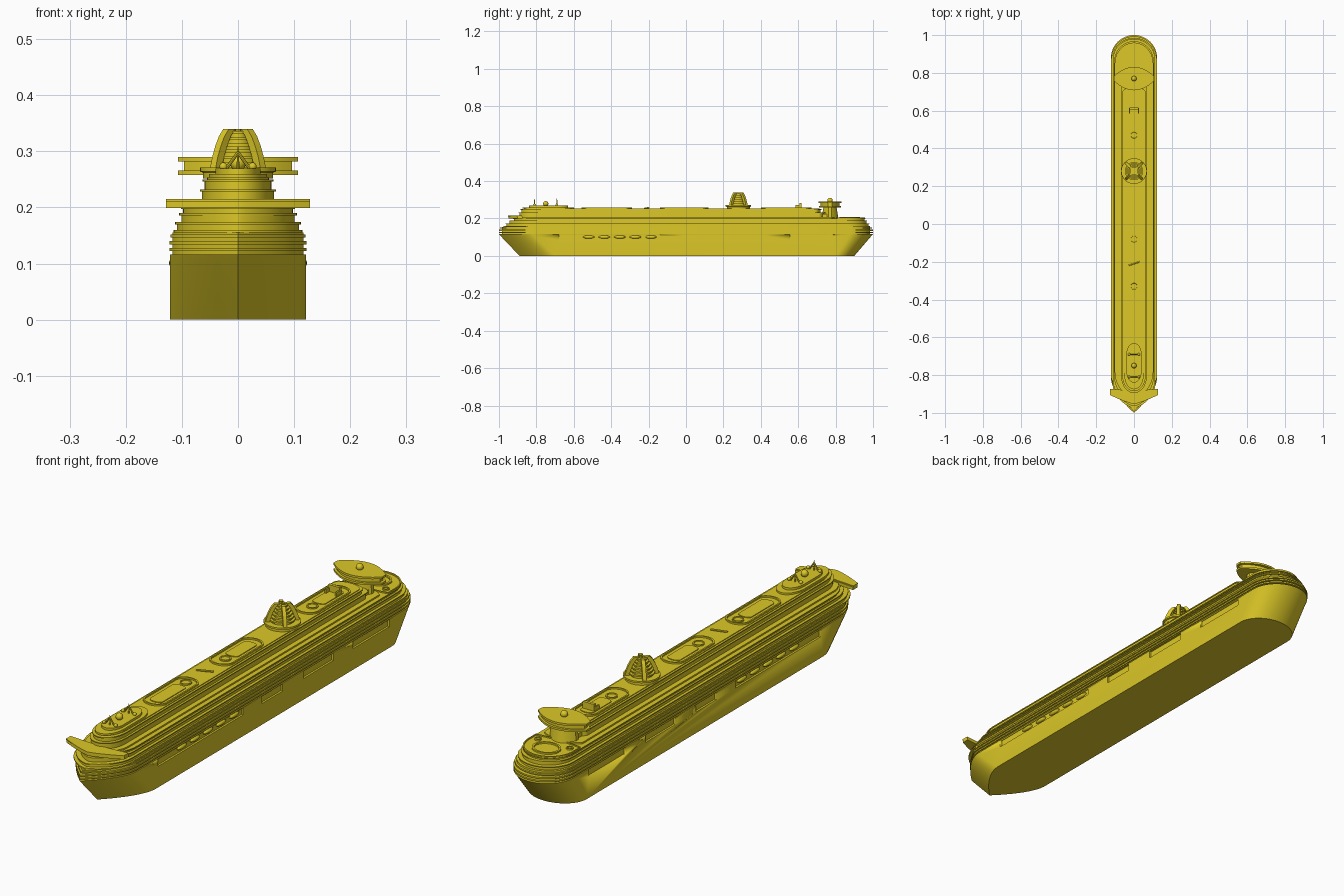
import bpy, bmesh, math
from mathutils import Vector

if "Cube" in bpy.data.objects:
    bpy.data.objects.remove(bpy.data.objects["Cube"])

gold = bpy.data.materials.new("gold")
gold.diffuse_color = (0.72, 0.58, 0.02, 1)
gold.use_nodes = True
gold.node_tree.nodes["Principled BSDF"].inputs["Base Color"].default_value = gold.diffuse_color


def finish(name, bm, smooth=True):
    bmesh.ops.recalc_face_normals(bm, faces=bm.faces)
    me = bpy.data.meshes.new(name)
    bm.to_mesh(me)
    bm.free()
    ob = bpy.data.objects.new(name, me)
    bpy.context.collection.objects.link(ob)
    me.materials.append(gold)
    if smooth:
        bpy.ops.object.select_all(action='DESELECT')
        ob.select_set(True)
        bpy.context.view_layer.objects.active = ob
        bpy.ops.object.shade_smooth_by_angle(angle=math.radians(30))
    return ob


def loft(name, rings):
    """Skin rings of 3D points and cap both ends."""
    bm = bmesh.new()
    vs = [[bm.verts.new(p) for p in r] for r in rings]
    n = len(vs[0])
    for a, b in zip(vs, vs[1:]):
        for i in range(n):
            j = (i + 1) % n
            bm.faces.new((a[i], a[j], b[j], b[i]))
    bm.faces.new(vs[0][::-1])
    bm.faces.new(vs[-1])
    return finish(name, bm)


def at(pts, z):
    return [(x, y, z) for x, y in pts]


def prism(name, pts, z0, z1):
    return loft(name, [at(pts, z0), at(pts, z1)])


def plan(w, bow, bow_len, stern, stern_len, p=2.0, q=0.5, n=14):
    """Ship outline: bow end x = w(1-t^p)^q, elliptical stern."""
    half = []
    for i in range(n + 1):
        t = math.cos(math.pi / 2 * i / n)
        half.append((w * max(0, 1 - t ** p) ** q, bow + bow_len * (1 - t)))
    for i in range(n + 1):
        a = math.pi / 2 * i / n
        half.append((w * math.cos(a), stern - stern_len * (1 - math.sin(a))))
    return half[:-1] + [(0, stern)] + [(-x, y) for x, y in half[1:-1][::-1]]


def revolve(name, prof, x, y, n=32):
    return loft(name, [[(x + r * math.cos(2 * math.pi * i / n),
                         y + r * math.sin(2 * math.pi * i / n), z) for i in range(n)]
                       for r, z in prof])


def box(name, x, y, z, sx, sy, sz):
    pts = [(x - sx / 2, y - sy / 2), (x + sx / 2, y - sy / 2),
           (x + sx / 2, y + sy / 2), (x - sx / 2, y + sy / 2)]
    return prism(name, pts, z - sz / 2, z + sz / 2)


def ball(name, x, y, z, r, sy=1.0):
    bm = bmesh.new()
    bmesh.ops.create_uvsphere(bm, u_segments=16, v_segments=10, radius=r)
    for v in bm.verts:
        v.co = Vector((x + v.co.x, y + v.co.y * sy, z + v.co.z))
    return finish(name, bm)


def rod(name, a, b, r0, r1=None, n=8):
    a, b = Vector(a), Vector(b)
    q = (b - a).to_track_quat('Z', 'Y')
    return loft(name, [[c + q @ Vector((r * math.cos(2 * math.pi * i / n),
                                        r * math.sin(2 * math.pi * i / n), 0))
                        for i in range(n)] for c, r in ((a, r0), (b, r1 or r0))])


def rim(name, outer, inner, z0, z1):
    """Raised hollow border."""
    bm = bmesh.new()
    loops = [[bm.verts.new(p) for p in at(pts, z)]
             for pts, z in ((outer, z0), (outer, z1), (inner, z1), (inner, z0))]
    n = len(outer)
    for k in range(4):
        a, b = loops[k], loops[(k + 1) % 4]
        for i in range(n):
            bm.faces.new((a[i], a[(i + 1) % n], b[(i + 1) % n], b[i]))
    return finish(name, bm)


# Hull with raked bow and stern
hull = loft("hull", [at(plan(0.121, -0.89, 0.19, 0.90, 0.10, 1.6, 1), 0),
                     at(plan(0.121, -0.99, 0.18, 0.99, 0.12, 1.6, 1), 0.105),
                     at(plan(0.121, -1.0, 0.18, 1.0, 0.12, 1.6, 1), 0.116)])

# Recessed side openings
for y0, y1 in ((-0.68, -0.14), (-0.02, 0.11), (0.24, 0.43), (0.555, 0.785)):
    for s in (-1, 1):
        cut = box("opening_cutter", s * 0.122, (y0 + y1) / 2, 0.099, 0.018, y1 - y0, 0.029)
        cut.hide_render = True
        m = hull.modifiers.new("opening", 'BOOLEAN')
        m.operation, m.object, m.solver = 'DIFFERENCE', cut, 'EXACT'
        bpy.context.view_layer.objects.active = hull
        bpy.ops.object.modifier_apply(modifier=m.name)
        bpy.data.objects.remove(cut)

# Lifeboats
for i in range(5):
    for s in (-1, 1):
        ball("lifeboat", s * 0.1145, -0.52 + i * 0.083, 0.101, 0.0085, 3.6)

# Promenade slabs with recessed bands between
prism("promenade_core", plan(0.117, -0.985, 0.17, 0.985, 0.115, 1.6, 1), 0.116, 0.155)
for z, d in ((0.122, 0), (0.134, 0), (0.146, 0.006)):
    prism("promenade_slab", plan(0.122 - d / 4, -1.0 + d, 0.18, 1.0 - d, 0.12, 1.6, 1), z, z + 0.006)

# Stepped cabin decks: width, bow, stern, z range
for w, bow, stern, z0, z1 in ((0.115, -0.975, 0.985, 0.155, 0.16),
                              (0.109, -0.96, 0.975, 0.16, 0.17),
                              (0.112, -0.965, 0.98, 0.17, 0.174),
                              (0.101, -0.945, 0.965, 0.174, 0.186),
                              (0.105, -0.945, 0.968, 0.186, 0.19),
                              (0.098, -0.92, 0.955, 0.19, 0.197),
                              (0.102, -0.925, 0.96, 0.197, 0.201)):
    prism("cabin_deck", plan(w, bow, 0.14, stern, 0.11, 2, 0.7), z0, z1)

# Upper superstructure tiers
for w, bow, stern, z0, z1 in ((0.084, -0.905, 0.80, 0.201, 0.207),
                              (0.064, -0.89, 0.74, 0.207, 0.228),
                              (0.068, -0.895, 0.75, 0.228, 0.232),
                              (0.060, -0.88, 0.72, 0.232, 0.246),
                              (0.063, -0.885, 0.725, 0.246, 0.25),
                              (0.055, -0.865, 0.715, 0.25, 0.253)):
    prism("upper_deck", plan(w, bow, 0.09, stern, 0.03), z0, z1)

# Swept bridge with wings
xs = [-0.128 + 0.256 * i / 16 for i in range(17)]
bridge = [(x, -0.95 + 0.048 * (abs(x) / 0.128) ** 1.3) for x in xs]
bridge += [(x, -0.873 - 0.01 * (1 - abs(x) / 0.128)) for x in xs[::-1]]
prism("bridge", bridge, 0.199, 0.211)
prism("bridge_roof", [(x, y * 1.003) for x, y in bridge], 0.211, 0.215)

# Forward dome house, radar ball and masts
prism("dome_house", plan(0.052, -0.875, 0.08, -0.60, 0.08), 0.253, 0.26)
prism("dome_house_roof", plan(0.040, -0.84, 0.06, -0.63, 0.06), 0.26, 0.269)
ball("radar_ball", 0, -0.75, 0.279, 0.014)
for y in (-0.69, -0.81):
    for s in (-1, 1):
        rod("mast_leg", (s * 0.024, y, 0.265), (0, y, 0.298), 0.003)
        ball("small_ball", s * 0.026, y, 0.273, 0.007)
    rod("mast", (0, y, 0.265), (0, y, 0.308), 0.003, 0.001)

# Pool decks: raised rims, pool and round tub
for y0, y1, tub in ((-0.56, -0.29, -0.33), (-0.14, 0.12, -0.08), (0.40, 0.67, 0.47)):
    rim("pool_rim", plan(0.049, y0, 0.04, y1, 0.04),
        plan(0.043, y0 + 0.006, 0.035, y1 - 0.006, 0.035), 0.252, 0.259)
    lo, hi = (y0 + 0.03, tub - 0.03) if tub - y0 > y1 - tub else (tub + 0.03, y1 - 0.03)
    prism("pool", plan(0.028, lo, 0.015, hi, 0.015), 0.252, 0.256)
    revolve("round_tub", [(0.022, 0.252), (0.022, 0.258), (0.017, 0.258), (0.016, 0.255)], 0, tub)
rod("water_slide", (-0.03, -0.22, 0.255), (0.03, -0.20, 0.257), 0.004)
box("screen", 0, 0.612, 0.268, 0.05, 0.012, 0.03)
for s in (-1, 1):
    box("screen_side", s * 0.023, 0.60, 0.262, 0.006, 0.03, 0.018)

# Funnel: stacked rings with four curved fins
revolve("funnel_base", [(0.062, 0.252), (0.062, 0.262), (0.068, 0.264), (0.068, 0.271), (0.05, 0.271)], 0, 0.28)
prof = []
for i in range(6):
    r, z = 0.048 - 0.0055 * i, 0.27 + i * 0.011
    prof += [(r - 0.004, z), (r - 0.004, z + 0.006), (r, z + 0.006), (r, z + 0.011)]
revolve("funnel_rings", prof, 0, 0.28)
for k in range(4):
    a = math.pi / 4 + k * math.pi / 2
    u, v = Vector((math.cos(a), math.sin(a), 0)), Vector((-math.sin(a), math.cos(a), 0))
    rings = []
    for r, z in ((0.064, 0.268), (0.058, 0.29), (0.050, 0.31), (0.041, 0.327), (0.030, 0.34)):
        c = Vector((0, 0.28, z))
        rings.append([c + u * (r + d) + v * e for d, e in
                      ((0, -0.007), (0, 0.007), (-0.016, 0.007), (-0.016, -0.007))])
    loft("funnel_fin", rings)
for x, y in ((0, 0.28), (0.009, 0.288), (-0.009, 0.272)):
    rod("exhaust_pipe", (x, y, 0.32), (x, y, 0.34), 0.005)


# Aft observation lounge on a pedestal
def lens(w, h, n=16):
    xs = [-w + 2 * w * i / n for i in range(n + 1)]
    f = [h * (1 - 0.8 * (x / w) ** 2) for x in xs]
    return ([(x, 0.77 - d) for x, d in zip(xs, f)] +
            [(x, 0.77 + d) for x, d in list(zip(xs, f))[::-1]])


loft("lounge_pedestal", [at(lens(0.058, 0.045), 0.2), at(lens(0.055, 0.035), 0.26)])
prism("lounge_floor", lens(0.107, 0.06), 0.258, 0.266)
prism("lounge_glazing", lens(0.096, 0.050), 0.266, 0.282)
prism("lounge_roof", lens(0.107, 0.062), 0.282, 0.29)
ball("lounge_ball", 0, 0.77, 0.297, 0.014)
prism("lounge_link", plan(0.05, 0.70, 0.02, 0.80, 0.03), 0.2, 0.225)

# Aft sun deck with oval pool and low walls
rim("stern_rail", plan(0.10, 0.80, 0.01, 0.957, 0.10), plan(0.096, 0.803, 0.01, 0.952, 0.097), 0.2, 0.206)
rim("aft_pool_rim", plan(0.055, 0.835, 0.045, 0.93, 0.045),
    plan(0.047, 0.842, 0.04, 0.923, 0.04), 0.2, 0.207)
for s in (-1, 1):
    revolve("aft_tub", [(0.013, 0.2), (0.013, 0.207), (0.009, 0.207), (0.009, 0.203)], s * 0.07, 0.835, 20)
